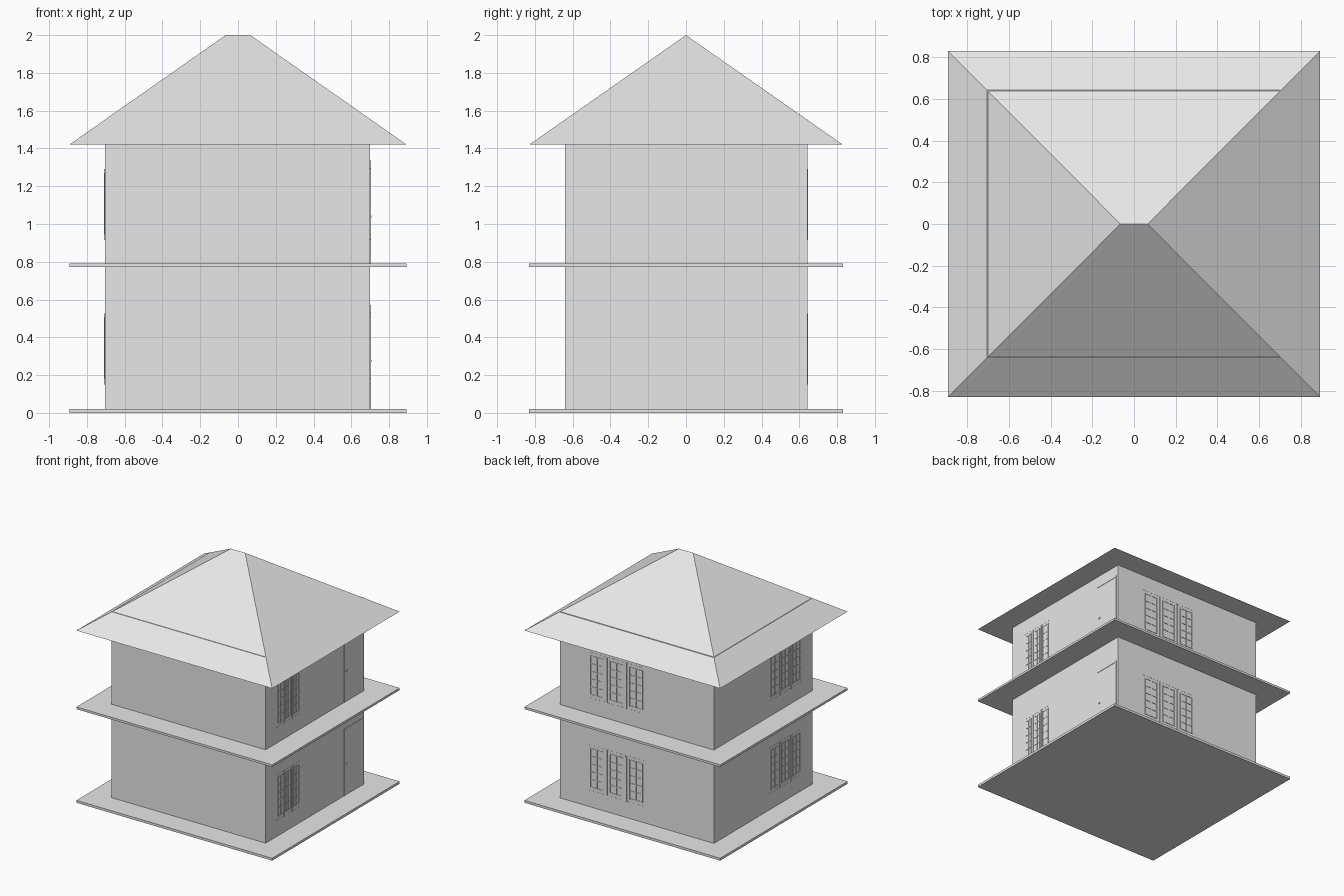
import bpy
import bmesh
from mathutils import Matrix, Vector

cube = bpy.data.objects.get("Cube")
if cube:
    bpy.data.objects.remove(cube, do_unlink=True)

GREY = (0.8, 0.8, 0.8, 1)
plaster = bpy.data.materials.new("light grey plaster")
plaster.use_nodes = True
plaster.diffuse_color = GREY
plaster.node_tree.nodes["Principled BSDF"].inputs["Base Color"].default_value = GREY


def finish(bm, name):
    bmesh.ops.recalc_face_normals(bm, faces=bm.faces)
    mesh = bpy.data.meshes.new(name)
    bm.to_mesh(mesh)
    bm.free()
    mesh.materials.append(plaster)
    obj = bpy.data.objects.new(name, mesh)
    bpy.context.scene.collection.objects.link(obj)
    return obj


def add_box(bm, low, high):
    low, high = Vector(low), Vector(high)
    place = Matrix.Translation((low + high) / 2) @ Matrix.Diagonal((high - low).to_4d())
    bmesh.ops.create_cube(bm, size=1, matrix=place)


def box(name, low, high):
    bm = bmesh.new()
    add_box(bm, low, high)
    return finish(bm, name)


EAVE_X, EAVE_Y, EAVE_Z = 0.893, 0.83, 1.42
WALL_X, WALL_Y = 0.702, 0.64
STOREY = 0.765

# Ground and upper floor slabs, overhanging the walls
box("ground_slab", (-EAVE_X, -EAVE_Y, 0), (EAVE_X, EAVE_Y, 0.02))
box("upper_floor_slab", (-EAVE_X, -EAVE_Y, 0.772), (EAVE_X, EAVE_Y, 0.79))

# Walls, whose top just breaks the roof on the back and one side
box("walls", (-WALL_X - 0.002, -WALL_Y, 0.01), (WALL_X - 0.002, WALL_Y + 0.002, 1.5545))

# Hipped roof with a short ridge
bm = bmesh.new()
eave = [bm.verts.new((x * EAVE_X, y * EAVE_Y, EAVE_Z))
        for x, y in ((-1, -1), (1, -1), (1, 1), (-1, 1))]
ridge_l, ridge_r = [bm.verts.new((x, 0, 2)) for x in (-0.065, 0.065)]
a, b, c, d = eave
for face in ((a, b, ridge_r, ridge_l), (b, c, ridge_r), (c, d, ridge_l, ridge_r),
             (d, a, ridge_l), (d, c, b, a)):
    bm.faces.new(face)
finish(bm, "hip_roof")


def wall_bar(bm, wall, u0, u1, z0, z1, depth):
    """Thin raised bar on a wall; u runs along the wall."""
    if wall == "back":
        y = WALL_Y + 0.002
        add_box(bm, (u0, y - 0.004, z0), (u1, y + depth, z1))
    elif wall == "right":
        x = WALL_X - 0.002
        add_box(bm, (x - 0.004, u0, z0), (x + depth, u1, z1))
    else:
        x = -WALL_X - 0.002
        add_box(bm, (x - depth, u0, z0), (x + 0.004, u1, z1))


def window_group(name, wall, u0, u1, base):
    """Three tall sashes with glazing bars, divided by two posts."""
    bm = bmesh.new()
    width = (u1 - u0) / 3.9
    step = (u1 - u0 - width) / 2
    low, high, bar = base + 0.18, base + 0.505, 0.007
    for i in range(3):
        left = u0 + i * step
        for k in range(3):
            u = left + k * (width - bar) / 2
            wall_bar(bm, wall, u, u + bar, low, high, 0.004)
        for k in range(6):
            z = low + k * (high - low - bar) / 5
            wall_bar(bm, wall, left, left + width, z, z + bar, 0.003)
        if i < 2:
            post = left + (width + step) / 2
            wall_bar(bm, wall, post - 0.006, post + 0.006, low - 0.03, high + 0.02, 0.005)
    # Head and sill of the surround
    for z in (low - 0.03, high + 0.02):
        wall_bar(bm, wall, u0 - 0.015, u1 + 0.015, z, z + 0.006, 0.001)
    finish(bm, name)


def door(name, base):
    """Flat door leaf with raised surround and a small handle."""
    bm = bmesh.new()
    u0, u1, low, high = 0.38, 0.62, base + 0.02, base + 0.57
    wall_bar(bm, "right", u0, u1, low, high, 0.001)
    for u in (u0, u1 - 0.014):
        wall_bar(bm, "right", u, u + 0.014, low, high, 0.004)
    wall_bar(bm, "right", u0, u1, high - 0.014, high, 0.004)
    wall_bar(bm, "right", u0 + 0.025, u0 + 0.045, base + 0.27, base + 0.28, 0.006)
    finish(bm, name)


for storey, base in (("lower", 0), ("upper", STOREY)):
    window_group(storey + "_right_window", "right", -0.48, -0.205, base)
    window_group(storey + "_left_window", "left", -0.48, -0.10, base)
    window_group(storey + "_back_window", "back", -0.055, 0.425, base)
    door(storey + "_door", base)
